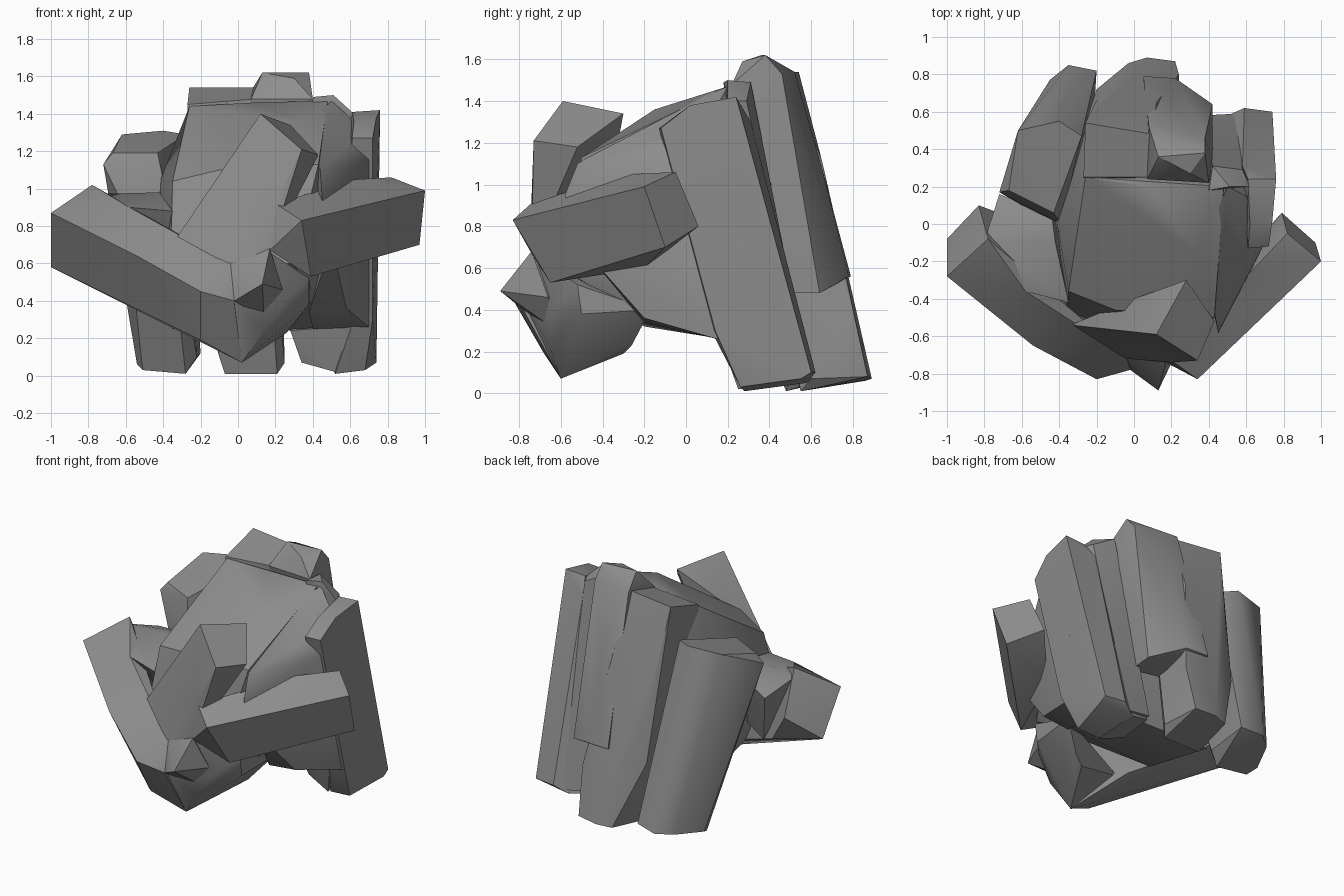
import bpy, bmesh, math

stone = bpy.data.materials.new("grey stone")
stone.diffuse_color = (0.27, 0.27, 0.27, 1)


def chunk(name, *corners):
    """Convex boulder through the given corner points."""
    bm = bmesh.new()
    for c in corners:
        bm.verts.new(c)
    bmesh.ops.convex_hull(bm, input=bm.verts)
    loose = [v for v in bm.verts if not v.link_faces]
    bmesh.ops.delete(bm, geom=loose, context='VERTS')
    bmesh.ops.dissolve_limit(bm, angle_limit=math.radians(4), verts=bm.verts, edges=bm.edges)
    bmesh.ops.recalc_face_normals(bm, faces=bm.faces)
    me = bpy.data.meshes.new(name)
    bm.to_mesh(me)
    bm.free()
    me.materials.append(stone)
    ob = bpy.data.objects.new(name, me)
    bpy.context.collection.objects.link(ob)
    bpy.ops.object.select_all(action='DESELECT')
    ob.select_set(True)
    bpy.context.view_layer.objects.active = ob
    bpy.ops.object.shade_smooth_by_angle(angle=math.radians(32))


# main mass in the middle and its right flank
chunk("core",
      (0.43, -0.5, 1.13), (0.33, -0.15, 1.36), (0.48, 0.2, 1.47), (0.08, 0.2, 1.46),
      (-0.26, 0.25, 1.44), (-0.35, -0.36, 1.04), (-0.1, -0.46, 1.1), (-0.41, 0.0, 1.06),
      (-0.36, -0.5, 0.6), (0.3, -0.6, 0.6), (0.48, -0.35, 0.6), (0.4, -0.2, 0.36),
      (-0.3, -0.2, 0.32), (-0.35, 0.3, 0.25), (0.45, 0.3, 0.24), (0.48, 0.4, 1.0),
      (-0.26, 0.5, 1.0), (-0.45, 0.2, 0.7))
chunk("right_flank",
      (0.6, -0.13, 1.24), (0.44, -0.52, 1.1), (0.45, -0.58, 0.95), (0.5, -0.5, 0.7),
      (0.58, -0.2, 0.36), (0.7, 0.15, 0.26), (0.74, 0.25, 0.7), (0.7, -0.1, 1.15),
      (0.5, 0.2, 1.47), (0.6, 0.15, 1.38), (0.35, -0.15, 1.33), (0.38, -0.2, 0.34),
      (0.4, 0.2, 0.25))

# leaning slabs at the back
chunk("left_slab",
      (-0.72, 0.17, 1.13), (-0.67, 0.18, 1.19), (-0.43, 0.06, 1.19), (-0.39, 0.0, 1.0),
      (-0.6, 0.1, 0.88), (-0.62, 0.5, 1.29), (-0.4, 0.55, 1.31), (-0.28, 0.47, 1.29),
      (-0.54, 0.42, 0.34), (-0.51, 0.5, 0.03), (-0.28, 0.48, 0.01), (-0.45, 0.77, 0.09),
      (-0.35, 0.85, 0.1), (-0.2, 0.82, 0.12), (-0.22, 0.5, 0.1), (-0.54, 0.57, 0.06))
chunk("middle_slab",
      (-0.27, 0.25, 1.45), (-0.26, 0.54, 1.54), (0.1, 0.48, 1.54), (0.1, 0.25, 1.48),
      (-0.26, 0.2, 1.0), (-0.2, 0.66, 1.0), (0.12, 0.65, 1.12), (-0.1, 0.52, 0.1),
      (-0.07, 0.55, 0.01), (0.21, 0.55, 0.01), (0.25, 0.6, 0.07), (-0.03, 0.86, 0.06),
      (0.07, 0.89, 0.07), (0.22, 0.87, 0.08), (0.24, 0.8, 0.4), (0.2, 0.5, 0.55),
      (-0.2, 0.72, 0.5))
chunk("peak_slab",
      (0.07, 0.24, 1.48), (0.13, 0.36, 1.62), (0.38, 0.38, 1.62), (0.3, 0.27, 1.59),
      (0.4, 0.22, 1.48), (0.08, 0.52, 1.54), (0.38, 0.46, 1.53), (0.2, 0.64, 1.12),
      (0.42, 0.64, 0.48), (0.22, 0.78, 0.56), (0.05, 0.79, 0.56), (0.4, 0.45, 0.48),
      (0.05, 0.5, 0.5), (0.42, 0.35, 1.3))
chunk("groove_slab",
      (0.4, 0.18, 1.49), (0.51, 0.2, 1.5), (0.62, 0.2, 1.4), (0.42, 0.31, 1.49),
      (0.58, 0.29, 1.4), (0.36, 0.3, 0.08), (0.55, 0.28, 0.05), (0.36, 0.58, 0.1),
      (0.55, 0.59, 0.07))
chunk("right_slab",
      (0.76, 0.24, 1.42), (0.61, 0.24, 1.41), (0.74, 0.02, 1.38), (0.62, 0.0, 1.36),
      (0.61, -0.13, 1.27), (0.72, -0.12, 1.27), (0.62, 0.12, 0.3), (0.72, 0.14, 0.3),
      (0.74, 0.6, 0.1), (0.74, 0.55, 0.07), (0.68, 0.26, 0.03), (0.52, 0.28, 0.01),
      (0.5, 0.58, 0.05), (0.59, 0.62, 0.1), (0.58, 0.31, 1.3))
chunk("right_foot",
      (0.28, 0.25, 0.24), (0.34, 0.3, 0.07), (0.52, 0.25, 0.02), (0.6, 0.16, 0.27),
      (0.5, 0.58, 0.05), (0.36, 0.56, 0.08), (0.3, 0.45, 0.4), (0.55, 0.5, 0.4))

# boulders around the front
chunk("left_front_boulder",
      (-1, -0.28, 0.87), (-1, -0.08, 0.58), (-0.78, -0.08, 1.02), (-0.83, 0.1, 0.75),
      (-0.58, -0.36, 0.9), (-0.34, -0.54, 0.73), (-0.04, -0.71, 0.6), (-0.54, -0.65, 0.64),
      (-0.2, -0.83, 0.45), (-0.02, -0.78, 0.4), (-0.2, -0.68, 0.19), (0.02, -0.6, 0.07),
      (-0.7, 0.05, 0.55), (-0.2, -0.3, 0.28))
chunk("left_ledge",
      (-0.8, -0.09, 0.97), (-0.58, -0.36, 0.9), (-0.42, -0.1, 0.98), (-0.44, 0.05, 0.95),
      (-0.72, 0.16, 0.88), (-0.35, -0.42, 0.88), (-0.3, -0.2, 0.5), (-0.6, 0.0, 0.5))
chunk("diagonal_boulder",
      (0.12, -0.59, 1.4), (0.28, -0.3, 1.34), (0.34, -0.73, 1.21), (0.43, -0.52, 1.18),
      (-0.34, -0.54, 0.72), (-0.04, -0.72, 0.6), (0.2, -0.74, 0.93), (0.1, -0.4, 0.8),
      (0.0, -0.4, 1.15), (0.17, -0.74, 0.67))
chunk("front_tip",
      (0.13, -0.89, 0.49), (-0.02, -0.78, 0.4), (-0.04, -0.71, 0.6), (0.17, -0.74, 0.68),
      (0.24, -0.66, 0.46), (0.14, -0.62, 0.3), (0.1, -0.5, 0.5))
chunk("lower_front_boulder",
      (-0.02, -0.76, 0.4), (0.02, -0.6, 0.07), (0.14, -0.66, 0.24), (0.25, -0.64, 0.4),
      (0.18, -0.3, 0.19), (0.26, -0.26, 0.23), (0.4, -0.17, 0.4), (0.38, -0.52, 0.52),
      (0.38, -0.5, 0.38), (-0.2, -0.4, 0.3), (0.17, -0.72, 0.66))
chunk("right_front_boulder",
      (0.34, -0.83, 0.83), (1, -0.2, 0.99), (0.97, -0.1, 0.7), (0.82, -0.05, 1.06),
      (0.79, 0.06, 0.8), (0.63, -0.25, 1.05), (0.39, -0.65, 0.53), (0.17, -0.74, 0.67),
      (0.2, -0.73, 0.92), (0.35, -0.5, 0.95), (0.55, -0.2, 0.6))
